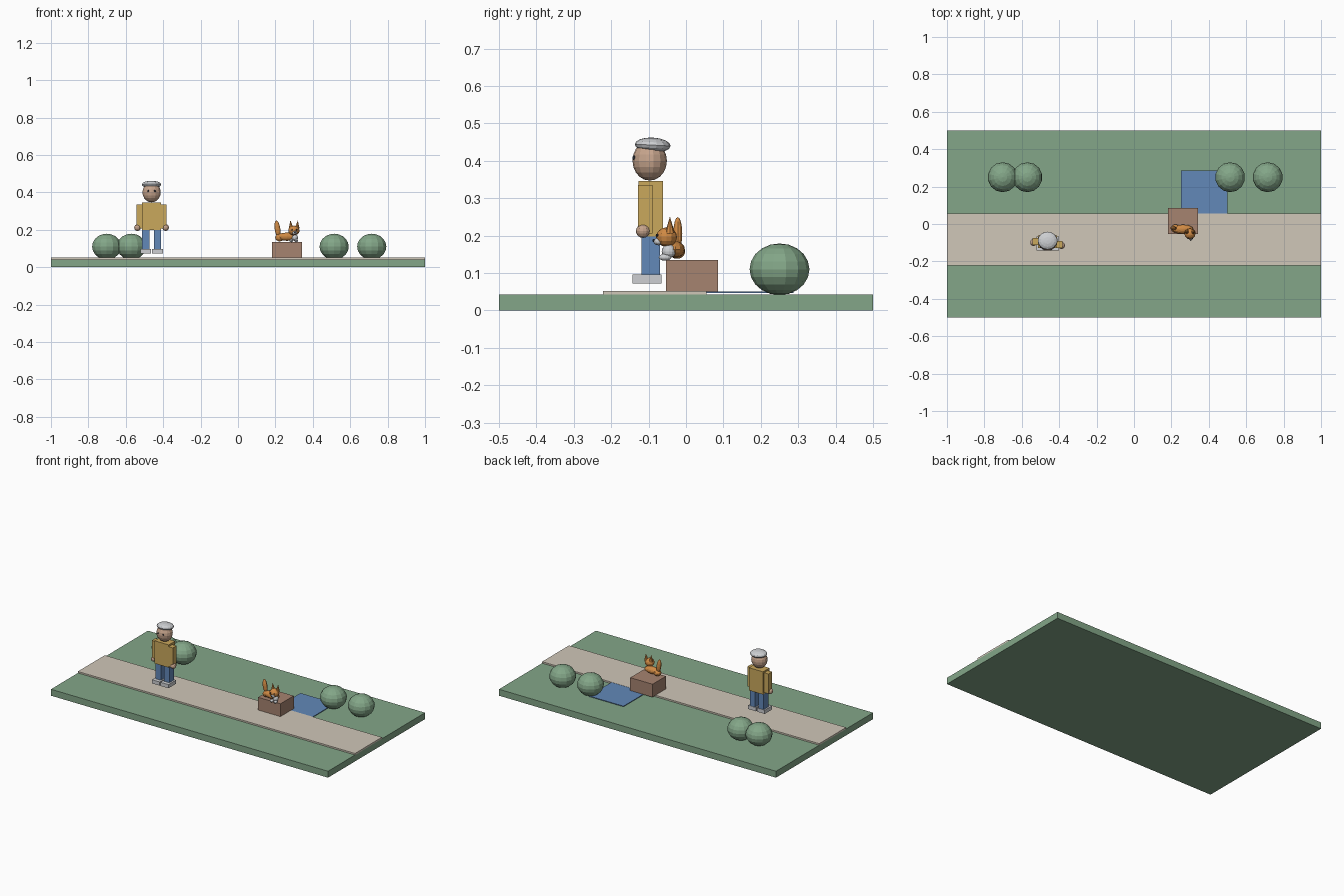
import bpy
import math

if "Cube" in bpy.data.objects:
    bpy.data.objects.remove(bpy.data.objects["Cube"])


def mat(name, r, g, b):
    m = bpy.data.materials.new(name)
    lin = [(c / 255 / 12.92 if c < 11 else ((c / 255 + 0.055) / 1.055) ** 2.4) for c in (r, g, b)]
    m.diffuse_color = (*lin, 1)
    m.use_nodes = True
    m.node_tree.nodes["Principled BSDF"].inputs["Base Color"].default_value = m.diffuse_color
    return m


GREEN = mat("leaf_green", 131, 166, 136)
STONE = mat("path_beige", 208, 199, 184)
BLUE = mat("denim_blue", 98, 136, 184)
BROWN = mat("crate_brown", 166, 131, 112)
YELLOW = mat("jacket_mustard", 202, 168, 92)
SKIN = mat("skin", 198, 164, 140)
ORANGE = mat("fur_orange", 208, 138, 68)
GREY = mat("light_grey", 205, 207, 210)
DARK = mat("eye_dark", 50, 55, 65)


def finish(name, m, rot):
    ob = bpy.context.object
    ob.name = name
    ob.rotation_euler = [math.radians(a) for a in rot]
    ob.data.materials.append(m)
    return ob


def box(name, m, x, y, z, rot=(0, 0, 0)):
    """Box given by its (min, max) on each axis."""
    bpy.ops.mesh.primitive_cube_add(size=1, location=[sum(a) / 2 for a in (x, y, z)])
    bpy.context.object.scale = [a[1] - a[0] for a in (x, y, z)]
    return finish(name, m, rot)


def ball(name, m, loc, rad, rot=(0, 0, 0), seg=12, rings=8):
    bpy.ops.mesh.primitive_uv_sphere_add(segments=seg, ring_count=rings, radius=1, location=loc)
    bpy.context.object.scale = rad
    return finish(name, m, rot)


def cone(name, m, loc, rad, h, rot=(0, 0, 0), seg=8):
    bpy.ops.mesh.primitive_cone_add(vertices=seg, radius1=rad, depth=h, location=loc)
    return finish(name, m, rot)


# Ground, path, cloth and crate
box("lawn", GREEN, (-1, 1), (-0.5, 0.5), (0, 0.042))
box("path", STONE, (-1, 1), (-0.222, 0.055), (0.04, 0.052))
box("blanket", BLUE, (0.25, 0.5), (0.037, 0.287), (0.047, 0.051))
box("crate", BROWN, (0.182, 0.343), (-0.053, 0.085), (0.05, 0.135))

# Round bushes
for i, x in enumerate((-0.702, -0.57, 0.514, 0.715)):
    ball(f"bush_{i + 1}", GREEN, (x, 0.25, 0.11), (0.08, 0.08, 0.069), seg=14, rings=10)

# Standing person, limbs on both sides
PX = -0.462
box("jacket", YELLOW, (PX - 0.051, PX + 0.051), (-0.127, -0.061), (0.198, 0.346))
for side, s, arm_y in (("left", -1, -0.093), ("right", 1, -0.109)):
    def span(a, b):
        return tuple(sorted((PX + s * a, PX + s * b)))
    box(side + "_shoe", GREY, span(0.003, 0.06), (-0.143, -0.066), (0.072, 0.096))
    box(side + "_leg", BLUE, span(0.012, 0.05), (-0.119, -0.069), (0.095, 0.205))
    box(side + "_arm", YELLOW, span(0.051, 0.081), (arm_y - 0.019, arm_y + 0.019), (0.206, 0.335))
    ball(side + "_hand", SKIN, (PX + s * 0.075, arm_y - 0.006, 0.212), (0.018, 0.019, 0.018))
    ball(side + "_eye", DARK, (PX + s * 0.018, -0.138, 0.408), (0.005, 0.005, 0.006), seg=8, rings=6)
ball("head", SKIN, (PX, -0.097, 0.4), (0.05, 0.046, 0.053), seg=14, rings=10)
ball("cap", GREY, (PX, -0.089, 0.442), (0.053, 0.048, 0.02), (-3, 0, 0), seg=14)

# Small fox lying on the crate
ball("fox_body", ORANGE, (0.262, -0.028, 0.163), (0.056, 0.025, 0.022))
ball("fox_haunch", ORANGE, (0.222, -0.024, 0.158), (0.023, 0.022, 0.02))
ball("fox_chest", GREY, (0.305, -0.046, 0.158), (0.016, 0.019, 0.018))
ball("fox_tail", ORANGE, (0.211, -0.022, 0.205), (0.015, 0.012, 0.045), (0, -8, 0))
ball("fox_head", ORANGE, (0.299, -0.052, 0.196), (0.03, 0.028, 0.026))
ball("fox_muzzle", GREY, (0.303, -0.073, 0.184), (0.013, 0.014, 0.01))
ball("fox_nose", DARK, (0.304, -0.086, 0.187), (0.004, 0.004, 0.004), seg=8, rings=6)
for side, s in (("left", -1), ("right", 1)):
    cone(f"fox_{side}_ear", ORANGE, (0.3 + s * 0.018, -0.043, 0.229), 0.013, 0.044, (0, s * 5, 0))
    ball(f"fox_{side}_eye", DARK, (0.301 + s * 0.012, -0.077, 0.201), (0.004, 0.004, 0.004), seg=8, rings=6)
    ball(f"fox_{side}_paw", GREY, (0.298 + s * 0.013, -0.056, 0.142), (0.01, 0.017, 0.009))
